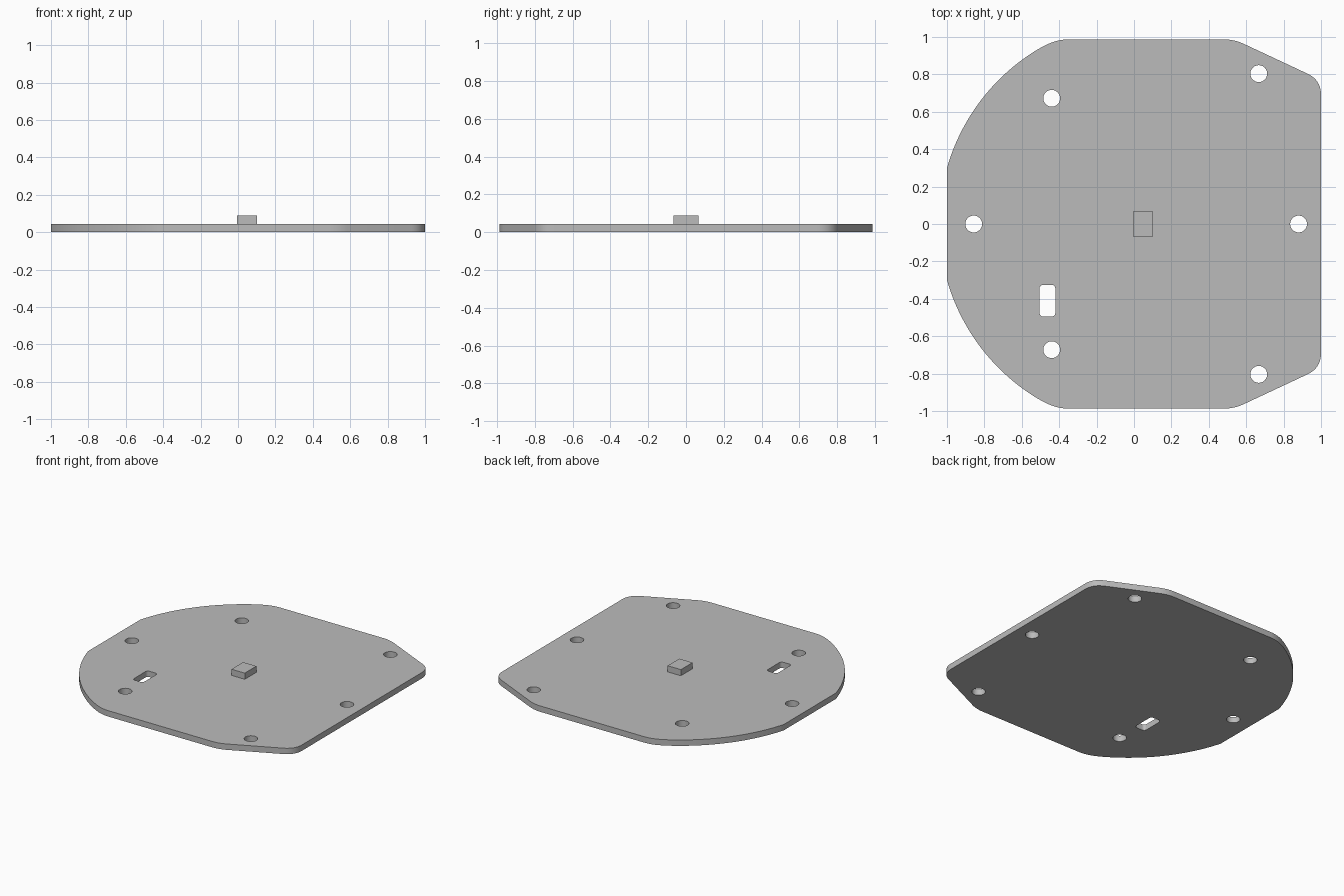
import bpy, bmesh, math
from mathutils import Vector

if "Cube" in bpy.data.objects:
    bpy.data.objects.remove(bpy.data.objects["Cube"], do_unlink=True)

THICK = 0.043
HALF_Y = 0.987

grey = bpy.data.materials.new("plain_grey")
grey.use_nodes = True
colour = (0.5, 0.5, 0.5, 1)
grey.diffuse_color = colour
grey.node_tree.nodes["Principled BSDF"].inputs["Base Color"].default_value = colour


def fillet(a, corner, b, steps=10):
    """Rounded corner running from a to b."""
    a, c, b = Vector(a), Vector(corner), Vector(b)
    return [a * (1 - t) ** 2 + c * 2 * t * (1 - t) + b * t * t
            for t in (i / steps for i in range(steps + 1))]


def arc(cx, cy, r, start, end, steps):
    angles = (start + (end - start) * i / steps for i in range(steps + 1))
    return [Vector((cx + r * math.cos(a), cy + r * math.sin(a))) for a in angles]


def circle(cx, cy, r, sides=40):
    return arc(cx, cy, r, 0, math.tau, sides)[:-1]


def rounded_slot(cx, cy, w, h, r):
    points = []
    for i, (sx, sy) in enumerate(((1, 1), (-1, 1), (-1, -1), (1, -1))):
        start = i * math.pi / 2
        points += arc(cx + sx * (w / 2 - r), cy + sy * (h / 2 - r), r,
                      start, start + math.pi / 2, 6)
    return points


# Plate outline: back half, then mirrored to the front half
radius, centre_x = 1.09, 0.048
first = math.atan2(0.947, -0.538)
last = math.atan2(0.3, -1.048)
half = fillet((1, 0.69), (1, 0.77), (0.927, 0.804))
half += fillet((0.585, 0.964), (0.535, HALF_Y), (0.48, HALF_Y))
half += fillet((-0.35, HALF_Y), (-0.42, HALF_Y), (-0.49, 0.947))
half += arc(centre_x, 0, radius, first, last, 32)[1:]
outline = half + [Vector((p.x, -p.y)) for p in reversed(half)]

# Screw holes and slot
holes = [circle(x, y, 0.045) for x, y in
         ((-0.857, 0), (0.88, 0), (-0.44, 0.672), (-0.44, -0.672),
          (0.667, 0.804), (0.667, -0.804))]
holes.append(rounded_slot(-0.463, -0.41, 0.085, 0.17, 0.02))

# Base plate as a filled, extruded profile
curve = bpy.data.curves.new("base_plate", "CURVE")
curve.dimensions = "2D"
curve.fill_mode = "BOTH"
curve.extrude = THICK / 2
for loop in [outline] + holes:
    spline = curve.splines.new("POLY")
    spline.points.add(len(loop) - 1)
    for point, p in zip(spline.points, loop):
        point.co = (p.x, p.y, 0, 1)
    spline.use_cyclic_u = True
plate = bpy.data.objects.new("base_plate", curve)
plate.location.z = THICK / 2
bpy.context.collection.objects.link(plate)
bpy.ops.object.select_all(action="DESELECT")
plate.select_set(True)
bpy.context.view_layer.objects.active = plate
bpy.ops.object.convert(target="MESH")
plate = bpy.context.object
bm = bmesh.new()
bm.from_mesh(plate.data)
bmesh.ops.remove_doubles(bm, verts=bm.verts, dist=1e-5)
bmesh.ops.recalc_face_normals(bm, faces=bm.faces)
bm.to_mesh(plate.data)
bm.free()
plate.data.materials.clear()
plate.data.materials.append(grey)
bpy.ops.object.shade_smooth_by_angle(angle=math.radians(30))

# Small raised block
bpy.ops.mesh.primitive_cube_add(size=1, location=(centre_x, 0, THICK + 0.0225))
block = bpy.context.object
block.name = "raised_block"
block.scale = (0.107, 0.134, 0.045)
block.data.materials.append(grey)
